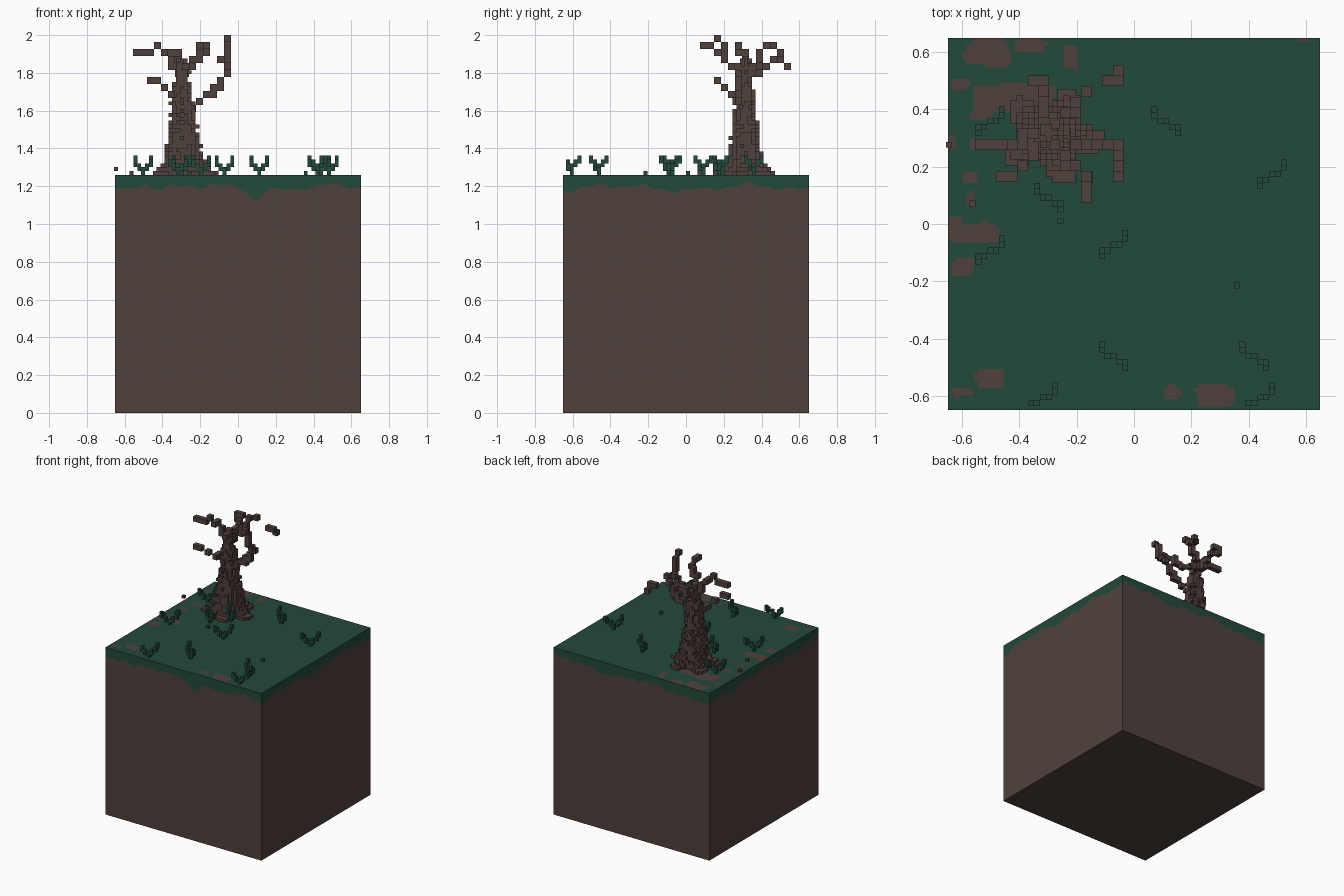
import bpy, bmesh, math, random
from mathutils import Vector

if "Cube" in bpy.data.objects:
    bpy.data.objects.remove(bpy.data.objects["Cube"], do_unlink=True)

random.seed(4)
HALF, TOP = 0.65, 1.26
VOX, BIG = 0.0205, 0.037


def material(name, rgb):
    m = bpy.data.materials.new(name)
    m.use_nodes = True
    m.diffuse_color = (*rgb, 1)
    m.node_tree.nodes["Principled BSDF"].inputs["Base Color"].default_value = (*rgb, 1)
    return m


BROWN = material("earth brown", (0.080, 0.053, 0.045))
GREEN = material("grass green", (0.016, 0.067, 0.043))


def finish(bm, name, mats):
    mesh = bpy.data.meshes.new(name)
    bm.to_mesh(mesh)
    bm.free()
    for m in mats:
        mesh.materials.append(m)
    obj = bpy.data.objects.new(name, mesh)
    bpy.context.collection.objects.link(obj)
    return obj


# Voxel solid: only the outside faces of a set of integer cells
AXES = [Vector(a) * s for a in ((1, 0, 0), (0, 1, 0), (0, 0, 1)) for s in (1, -1)]


def voxels(name, cells, size, mat, base=TOP):
    bm = bmesh.new()
    for c in sorted(cells):
        mid = Vector(c) + Vector((0.5, 0.5, 0.5))
        for n in AXES:
            if tuple(int(c[k] + n[k]) for k in range(3)) in cells:
                continue
            u = Vector((n.y, n.z, n.x)) * 0.5
            v = n.cross(u)
            corners = (u + v, v - u, -u - v, u - v)
            bm.faces.new([bm.verts.new((mid + n * 0.5 + q) * size + Vector((0, 0, base)))
                          for q in corners])
    return finish(bm, name, [mat])


def cell(p, size):
    return (math.floor(p[0] / size), math.floor(p[1] / size),
            math.floor((p[2] - TOP) / size + 1e-6))


# Soil block: each side has a ragged grass fringe above the soil
def fringe(t, seed):
    d = 0.068 + 0.014 * math.sin(9 * t + seed) + 0.010 * math.sin(23 * t + 2 * seed)
    d += 0.007 * math.sin(57 * t + 3 * seed)
    if seed == 0:   # front: a hanging tip and a bare notch
        d += 0.055 * math.exp(-((t - 0.09) / 0.035) ** 2)
        d -= 0.040 * math.exp(-((t + 0.50) / 0.04) ** 2)
    return max(0.015, d)


bm = bmesh.new()


def quad(points, mat_index):
    f = bm.faces.new([bm.verts.new(p) for p in points])
    f.material_index = mat_index


COLS = 100
for side in range(4):
    ca, sa = round(math.cos(side * math.pi / 2)), round(math.sin(side * math.pi / 2))

    def at(t, z):
        return (t * ca + HALF * sa, t * sa - HALF * ca, z)

    for i in range(COLS):
        a = -HALF + 2 * HALF * i / COLS
        b = -HALF + 2 * HALF * (i + 1) / COLS
        za, zb = TOP - fringe(a, side * 1.7), TOP - fringe(b, side * 1.7)
        quad([at(a, za), at(b, zb), at(b, TOP), at(a, TOP)], 1)
        quad([at(a, 0), at(b, 0), at(b, zb), at(a, za)], 0)
quad([(-HALF, -HALF, 0), (-HALF, HALF, 0), (HALF, HALF, 0), (HALF, -HALF, 0)], 0)

# Bare soil patches on the grass top: x, y, half width, half depth
PATCHES = [
    (-.51, .60, .08, .05), (-.36, .62, .06, .025), (-.22, .58, .03, .04),
    (-.42, .44, .14, .05), (-.53, .38, .04, .02), (-.56, -.03, .09, .035),
    (-.60, -.15, .04, .03), (-.62, .0, .03, .025), (-.50, -.54, .05, .035),
    (-.60, -.59, .04, .015), (.28, -.60, .07, .04), (.13, -.59, .03, .025),
    (-.54, .28, .03, .02), (-.57, .16, .03, .02), (.59, .645, .02, .01),
    (-.64, .29, .015, .03), (-.61, .49, .03, .02), (-.57, .09, .015, .02)]


def bare(x, y):
    w = 1 + 0.22 * math.sin(47 * x + 31 * y) + 0.18 * math.sin(61 * y - 38 * x)
    return any(((x - px) / rx) ** 4 + ((y - py) / ry) ** 4 < w for px, py, rx, ry in PATCHES)


N = 100
s = 2 * HALF / N
for i in range(N):
    for j in range(N):
        x, y = -HALF + i * s, -HALF + j * s
        quad([(x, y, TOP), (x + s, y, TOP), (x + s, y + s, TOP), (x, y + s, TOP)],
             0 if bare(x + s / 2, y + s / 2) else 1)
bmesh.ops.remove_doubles(bm, verts=bm.verts, dist=1e-5)
finish(bm, "soil_block", [BROWN, GREEN])

# Tree trunk: tapering voxel column with root lobes
PROFILE = [(0, .165), (.03, .13), (.07, .10), (.14, .088), (.24, .074),
           (.34, .062), (.42, .055), (.48, .040), (.62, .030)]


def radius(h):
    for (h0, r0), (h1, r1) in zip(PROFILE, PROFILE[1:]):
        if h <= h1:
            return r0 + (r1 - r0) * (h - h0) / (h1 - h0)
    return 0


trunk = set()
for k in range(30):
    h = (k + 0.5) * VOX
    cx, cy = -0.285 - 0.02 * h, 0.31 + 0.01 * h
    for i in range(-28, 2):
        for j in range(2, 28):
            dx, dy = (i + 0.5) * VOX - cx, ((j + 0.5) * VOX - cy) * 1.1
            lobe = 0.055 * math.exp(-h / 0.035) * math.cos(5 * math.atan2(dy, dx) + 0.5)
            if math.hypot(dx, dy) < radius(h) + lobe + random.uniform(-.010, .010):
                trunk.add((i, j, k))
voxels("tree_trunk", trunk, VOX, BROWN)

# Bare branches: larger voxels stepped along short paths
BRANCHES = {
    "left_branch": [(-.24, .30, 1.62), (-.16, .28, 1.67), (-.10, .27, 1.74),
                    (-.07, .26, 1.80), (-.045, .22, 1.86), (-.045, .18, 1.98)],
    "back_branch": [(-.28, .35, 1.80), (-.23, .38, 1.86), (-.20, .42, 1.93), (-.18, .46, 1.94)],
    "rear_branch": [(-.31, .35, 1.78), (-.32, .43, 1.84), (-.35, .51, 1.89), (-.32, .51, 1.89)],
    "right_branch": [(-.31, .31, 1.82), (-.36, .30, 1.88), (-.43, .29, 1.94), (-.46, .28, 1.90),
                     (-.53, .28, 1.90)],
    "low_right_branch": [(-.31, .28, 1.66), (-.36, .24, 1.69), (-.40, .20, 1.73),
                         (-.46, .15, 1.77)],
    "front_branch": [(-.28, .28, 1.82), (-.21, .20, 1.87), (-.17, .17, 1.92), (-.17, .11, 1.94)],
    "loose_twig": [(-.08, .515, 1.855), (-.045, .515, 1.855), (-.045, .55, 1.82)],
}
for name, path in BRANCHES.items():
    cells = set()
    for p, q in zip(path, path[1:]):
        p, q = Vector(p), Vector(q)
        steps = max(1, round((q - p).length / (BIG * 0.9)))
        cells.update(cell(p.lerp(q, t / steps), BIG) for t in range(steps + 1))
    voxels(name, cells, BIG, BROWN)

# Grass tufts: two diverging blades, as column offsets and height ranges
BLADES = [(0, 0, 0, 2), (-1, 0, 1, 3), (-2, 1, 2, 4), (-2, 2, 3, 5),
          (1, -1, 1, 3), (2, -1, 2, 4), (2, -2, 3, 5)]
TUFTS = [(.12, .35, 1, 1), (.48, .165, -1, 1), (-.08, -.075, -1, 1), (-.08, -.46, 1, 1),
         (.43, -.47, 1, 1), (.44, -.615, -1, 1), (-.31, -.61, -1, 1), (-.50, -.10, -1, 1),
         (-.30, .10, 1, 1), (-.50, .36, -1, 1), (-.20, .20, 1, 1)]
for n, (x, y, fx, fy) in enumerate(TUFTS):
    i, j, _ = cell((x, y, TOP), VOX)
    cells = {(i + fx * a, j + fy * b, k) for a, b, lo, hi in BLADES for k in range(lo, hi)
             if j + fy * b >= -31}
    voxels(f"grass_tuft_{n + 1}", cells, VOX, GREEN)

# Single sprouts and loose crumbs of soil
voxels("grass_sprouts", {cell((.355, -.21, TOP), VOX), cell((-.26, .015, TOP), VOX)}, VOX, GREEN)
voxels("soil_crumbs", {cell((-.56, .075, TOP), VOX), cell((-.64, .28, 1.29), VOX)}, VOX, BROWN)
